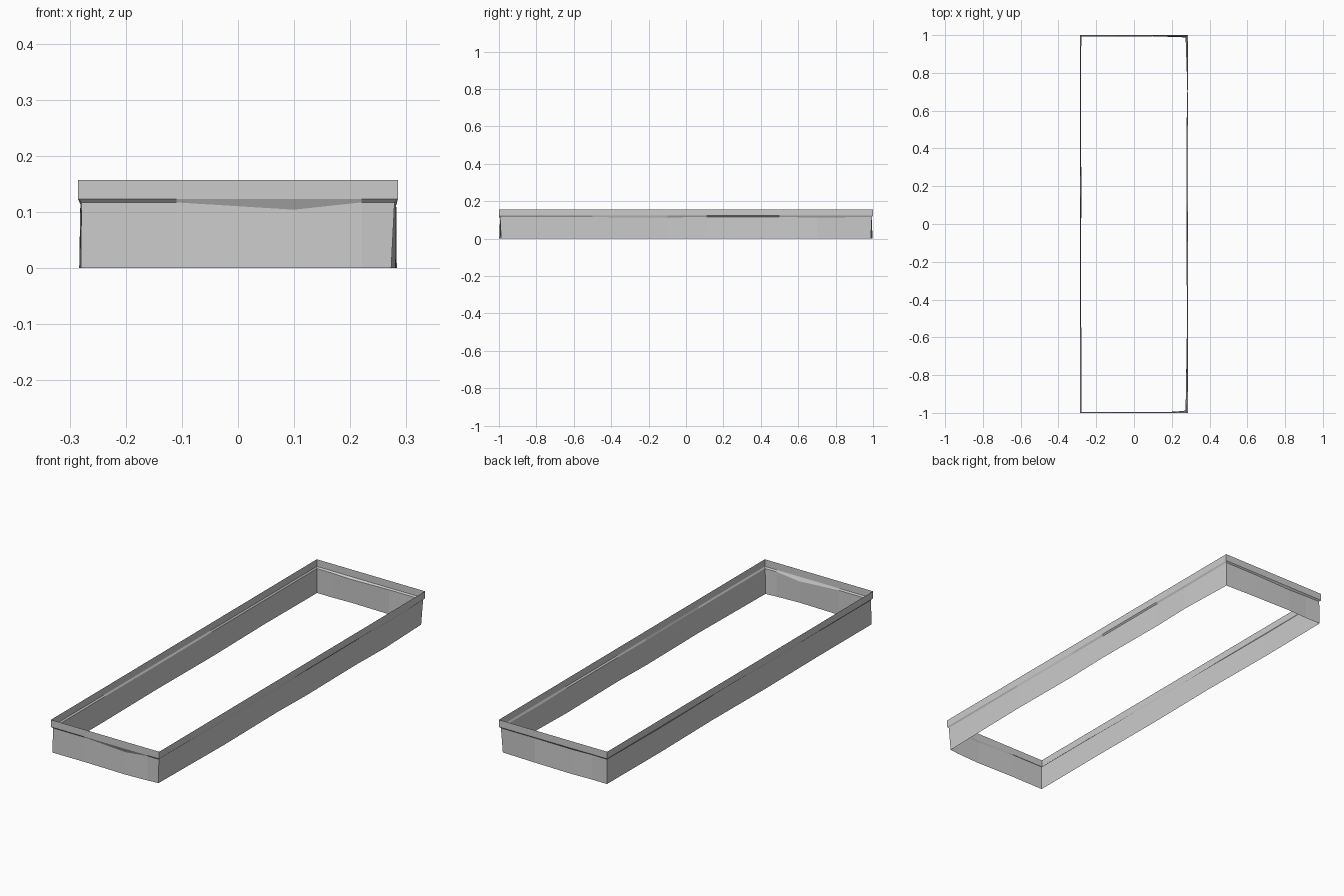
import bpy, bmesh

if "Cube" in bpy.data.objects:
    bpy.data.objects.remove(bpy.data.objects["Cube"])

HX, HY = 0.285, 1.0
Z_TOP, Z_LIP = 0.157, 0.123

# Stations along each side: (position, fold inset, fold height, hem inset)
FRONT = [(-HX, .006, .117, .005), (-.11, .006, .117, .006), (.1, .006, .104, .001), (.22, .006, .117, .007)]
RIGHT = [(-HY, .006, .117, .012), (-.5, .003, .115, .004), (-.1, .003, .113, .008),
         (.11, .006, .117, .003), (.5, .006, .117, .007), (.7, .003, .112, .002)]
BACK = [(HX, .006, .117, .012), (.1, .006, .117, .006), (-.1, .008, .114, .002), (-.2, .008, .117, .006)]
LEFT = [(HY, .006, .117, .005), (.6, .004, .115, .002), (.2, .006, .117, .007),
        (-.2, .004, .114, .003), (-.6, .006, .117, .006)]


def place(side, t, inset):
    """Plan position on one side, moved inwards by inset."""
    if side in (0, 2):
        s = -1 if side == 0 else 1
        x = max(-HX + inset, min(HX - inset, t))
        return x, s * (HY - inset)
    s = 1 if side == 1 else -1
    y = max(-HY + inset, min(HY - inset, t))
    return s * (HX - inset), y


def band(name, rings):
    """Closed open-topped sheet joining successive rings."""
    bm = bmesh.new()
    loops = [[bm.verts.new(p) for p in ring] for ring in rings]
    n = len(loops[0])
    for a, b in zip(loops, loops[1:]):
        for i in range(n):
            j = (i + 1) % n
            bm.faces.new((b[i], b[j], a[j], a[i]))
    mesh = bpy.data.meshes.new(name)
    bm.to_mesh(mesh)
    bm.free()
    ob = bpy.data.objects.new(name, mesh)
    bpy.context.collection.objects.link(ob)


stations = [(k, *st) for k, side in enumerate((FRONT, RIGHT, BACK, LEFT)) for st in side]
lip = [(*place(k, t, 0), Z_LIP) for k, t, i, z, h in stations]
fold = [(*place(k, t, i), z) for k, t, i, z, h in stations]
hem = [(*place(k, t, h), 0) for k, t, i, z, h in stations]

# Straight upper rim
band("upper_rim", [[(x, y, Z_TOP) for x, y, z in lip], lip])

# Narrow tucked ledge and slightly wavy skirt below it
band("lower_skirt", [lip, fold, hem])
